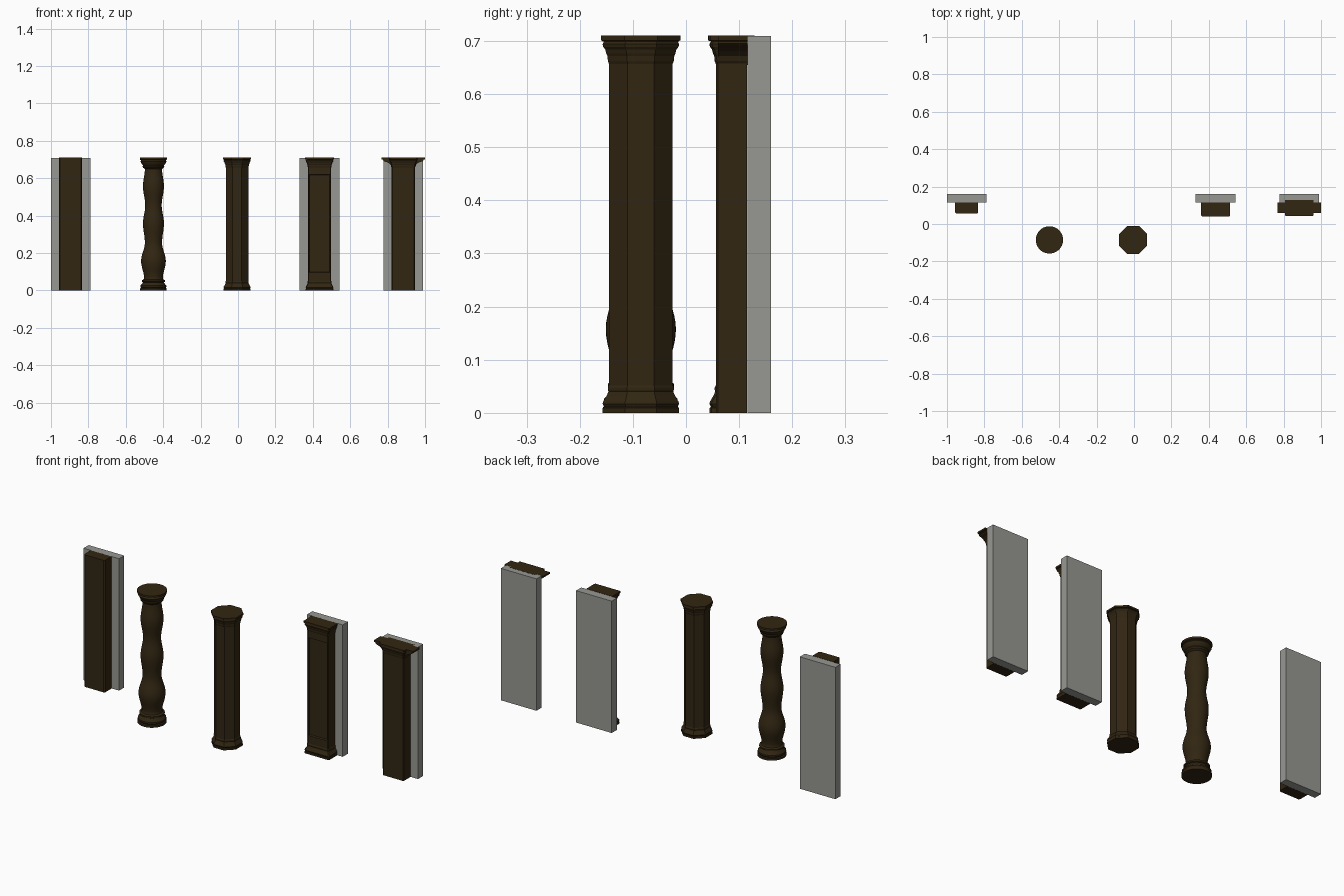
import bpy, bmesh, math

if "Cube" in bpy.data.objects:
    bpy.data.objects.remove(bpy.data.objects["Cube"])

H = 0.71


def material(name, rgb):
    m = bpy.data.materials.new(name)
    m.diffuse_color = (*rgb, 1)
    m.use_nodes = True
    m.node_tree.nodes["Principled BSDF"].inputs["Base Color"].default_value = m.diffuse_color
    return m


WOOD = material("dark_wood", (0.031, 0.019, 0.006))
GREY = material("wall_grey", (0.31, 0.315, 0.29))


def finish(bm, name, mat, loc=(0, 0, 0), smooth=False):
    bmesh.ops.recalc_face_normals(bm, faces=bm.faces)
    me = bpy.data.meshes.new(name)
    bm.to_mesh(me)
    bm.free()
    me.materials.append(mat)
    ob = bpy.data.objects.new(name, me)
    ob.location = loc
    bpy.context.collection.objects.link(ob)
    if smooth:
        bpy.ops.object.select_all(action='DESELECT')
        ob.select_set(True)
        bpy.context.view_layer.objects.active = ob
        bpy.ops.object.shade_smooth_by_angle(angle=math.radians(35))
    return ob


def loft(rings):
    """Closed solid through a stack of matching 3D outlines."""
    bm = bmesh.new()
    vs = [[bm.verts.new(p) for p in r] for r in rings]
    n = len(vs[0])
    for a, b in zip(vs, vs[1:]):
        for i in range(n):
            j = (i + 1) % n
            bm.faces.new((a[i], a[j], b[j], b[i]))
    bm.faces.new(vs[0][::-1])
    bm.faces.new(vs[-1])
    return bm


def circle(r, z, n, turn=0.0):
    return [(r * math.cos(2 * math.pi * i / n + turn),
             r * math.sin(2 * math.pi * i / n + turn), z) for i in range(n)]


def rect(off, z, grow_back=False, c=0.004):
    """Pilaster outline with small chamfered front corners."""
    x, f = 0.062 + off, 0.056 - off
    b = 0.115 + (off if grow_back else 0)
    return [(-x + c, f, z), (x - c, f, z), (x, f + c, z), (x, b, z),
            (-x, b, z), (-x, f + c, z)]


# Shared mouldings: (outward offset, height)
BASE = [(0.012, 0), (0.012, 0.009), (0.009, 0.011), (0.012, 0.017),
        (0.011, 0.021), (0.004, 0.033), (0.001, 0.040), (0.002, 0.043),
        (0.002, 0.048), (0, 0.052)]
CAP = [(0, 0.657), (0.002, 0.662), (0.003, 0.672), (0.005, 0.676),
       (0.007, 0.684), (0.011, 0.689), (0.012, 0.694), (0.009, 0.699),
       (0.015, 0.701), (0.015, H)]

# Wall slabs behind the three pilasters
for x, tag in ((-0.895, "left"), (0.436, "middle"), (0.884, "right")):
    out = [(-0.106, 0.116), (0.106, 0.116), (0.106, 0.16), (-0.106, 0.16)]
    finish(loft([[(a, b, z) for a, b in out] for z in (0, H - 0.0005)]),
           "wall_" + tag, GREY, (x, 0, 0))

# Plain pilaster
finish(loft([rect(0, 0, c=0.006), rect(0, H, c=0.006)]),
       "plain_pilaster", WOOD, (-0.895, 0, 0))

# Turned round column: base, three swells, capital
prof = [(0.071, 0), (0.071, 0.011), (0.066, 0.014), (0.070, 0.020),
        (0.069, 0.027), (0.062, 0.034), (0.056, 0.044), (0.062, 0.047),
        (0.062, 0.055), (0.052, 0.060)]
swell = [(0.050, 0.064), (0.066, 0.158), (0.046, 0.255), (0.056, 0.36),
         (0.044, 0.455), (0.056, 0.557), (0.046, 0.65)]
for (r0, z0), (r1, z1) in zip(swell, swell[1:]):
    for k in range(8):
        t = k / 8
        prof.append((r0 + (r1 - r0) * (1 - math.cos(math.pi * t)) / 2,
                     z0 + (z1 - z0) * t))
prof += [(0.046, 0.65), (0.056, 0.657), (0.058, 0.664), (0.056, 0.669),
         (0.062, 0.675), (0.067, 0.684), (0.070, 0.690), (0.066, 0.697),
         (0.073, 0.700), (0.073, H)]
finish(loft([circle(r, z, 40) for r, z in prof]),
       "turned_column", WOOD, (-0.452, -0.085, 0), True)

# Octagonal column, flats facing the axes
k = 1 / math.cos(math.pi / 8)
finish(loft([circle((0.060 + o) * k, z, 8, math.pi / 8) for o, z in BASE + CAP]),
       "octagonal_column", WOOD, (-0.005, -0.085, 0))

# Panelled pilaster with base and capital
flare = [(0, 0.095), (0, 0.62)]
bm = loft([rect(o, z) for o, z in BASE + flare + CAP])
bm.faces.ensure_lookup_table()
front = [f for f in bm.faces
         if f.calc_center_median().y < 0.06 and abs(f.calc_center_median().z - 0.3575) < 0.01
         and abs(f.calc_center_median().x) < 0.01]
bmesh.ops.inset_region(bm, faces=front, thickness=0.008, depth=0)
bmesh.ops.inset_region(bm, faces=front, thickness=0.005, depth=-0.007)
finish(bm, "panelled_pilaster", WOOD, (0.436, 0, 0))

# Bracketed pilaster: plain shaft with capital
finish(loft([rect(0, 0)] + [rect(o * 0.9, z, True) for o, z in CAP]),
       "bracketed_pilaster", WOOD, (0.884, 0, 0))

# Side brackets of its capital, a curved profile run front to back
half = [(0.060, 0.655), (0.065, 0.662), (0.068, 0.672), (0.076, 0.680),
        (0.090, 0.687), (0.103, 0.691), (0.108, 0.695), (0.108, 0.699),
        (0.116, 0.701), (0.116, H)]
outline = half + [(-x, z) for x, z in reversed(half)]
finish(loft([[(x, y, z) for x, z in outline] for y in (0.060, 0.1155)]),
       "capital_bracket", WOOD, (0.884, 0, 0))
